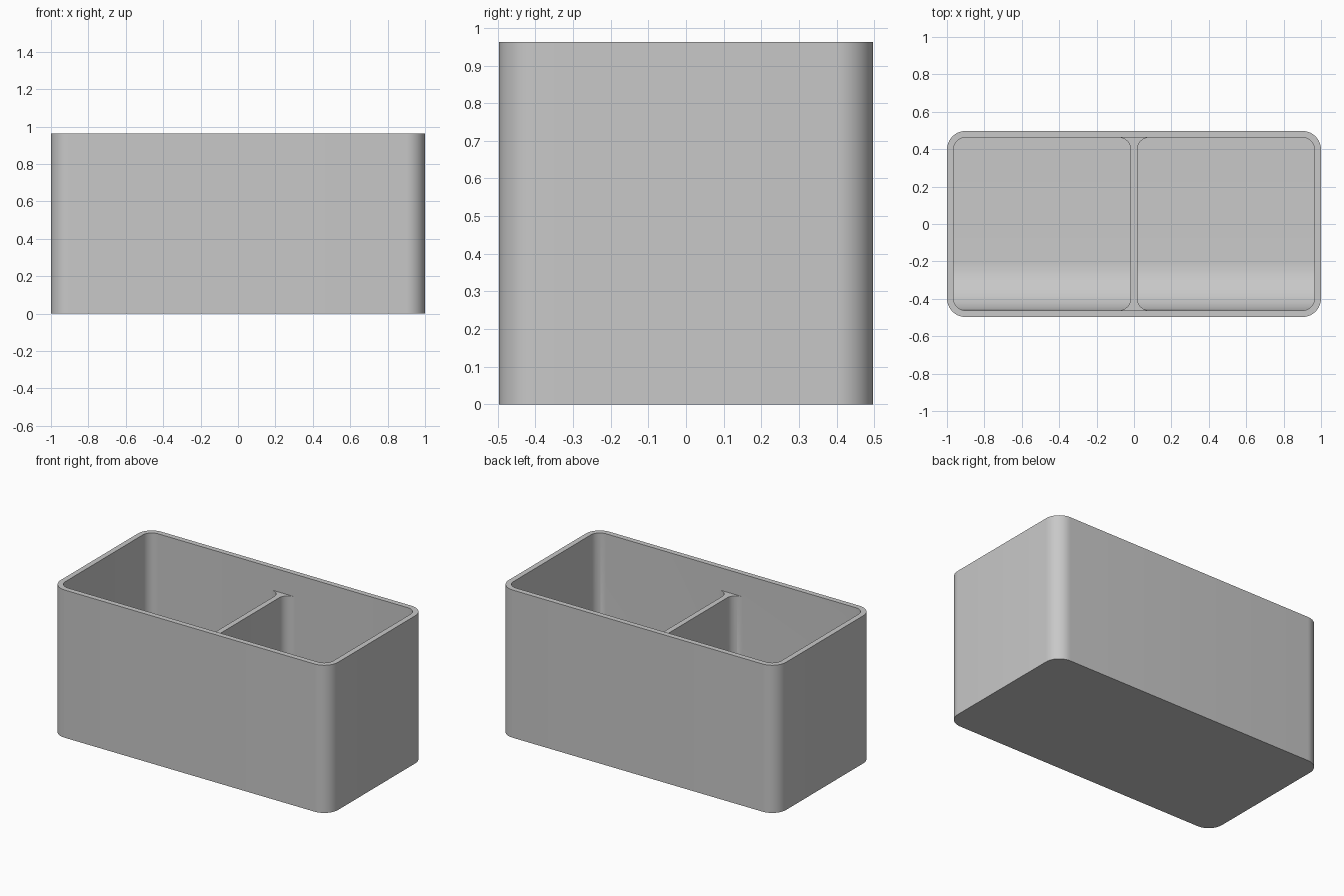
import bpy, bmesh, math
from mathutils import Vector

if "Cube" in bpy.data.objects:
    bpy.data.objects.remove(bpy.data.objects["Cube"])

HX, HY, H = 1.0, 0.4975, 0.962      # half length, half depth, height
WALL, FLOOR, LEDGE = 0.035, 0.035, 0.815
R_OUT, SCOOP, N = 0.1, 0.26, 12
R_IN = R_OUT - WALL
IX, IY, T = HX - WALL, HY - WALL, WALL / 2

mat = bpy.data.materials.new("plain grey")
mat.use_nodes = True
grey = (0.58, 0.58, 0.58, 1)
mat.diffuse_color = grey
mat.node_tree.nodes["Principled BSDF"].inputs["Base Color"].default_value = grey


def face(bm, points, facing):
    """Add a face whose normal points towards the given direction."""
    f = bm.faces.new([bm.verts.new(p) for p in points])
    f.normal_update()
    if f.normal.dot(Vector(facing)) < 0:
        f.normal_flip()


def finish(bm, name):
    bmesh.ops.remove_doubles(bm, verts=bm.verts, dist=1e-5)
    mesh = bpy.data.meshes.new(name)
    bm.to_mesh(mesh)
    bm.free()
    mesh.materials.append(mat)
    ob = bpy.data.objects.new(name, mesh)
    bpy.context.collection.objects.link(ob)
    bpy.ops.object.select_all(action='DESELECT')
    ob.select_set(True)
    bpy.context.view_layer.objects.active = ob
    bpy.ops.object.shade_smooth_by_angle(angle=math.radians(30))


def outline(hx, hy, r):
    """Rounded rectangle, counter-clockwise."""
    pts = []
    for k, (sx, sy) in enumerate([(1, 1), (-1, 1), (-1, -1), (1, -1)]):
        for i in range(N + 1):
            a = math.pi / 2 * (k + i / N)
            pts.append((sx * (hx - r) + r * math.cos(a), sy * (hy - r) + r * math.sin(a)))
    return pts


def inset(y):
    """How far a rounded inner corner narrows the compartment at y."""
    d = IY - abs(y)
    return 0 if d >= R_IN else R_IN - math.sqrt(max(0, R_IN**2 - (R_IN - d)**2))


def floor_height(y):
    """Flat floor that curves up into the front wall."""
    d = SCOOP - IY - y
    return FLOOR if d <= 0 else FLOOR + SCOOP - math.sqrt(max(0, SCOOP**2 - d**2))


# Depth stations that follow the inner corners and the scoop
angles = [math.pi / 2 * i / N for i in range(N + 1)]
ys = {round(s * (IY - R_IN + R_IN * math.cos(a)), 4) for a in angles for s in (1, -1)}
ys |= {round(SCOOP - IY - SCOOP * math.sin(a), 4) for a in angles}
ys = sorted(ys)
strips = list(zip(ys, ys[1:]))

# Outer box: base, side wall and rim
bm = bmesh.new()
outer, inner = outline(HX, HY, R_OUT), outline(IX, IY, R_IN)
face(bm, [(x, y, 0) for x, y in outer], (0, 0, -1))
for i, p in enumerate(outer):
    j = (i + 1) % len(outer)
    q = outer[j]
    face(bm, [(*p, 0), (*q, 0), (*q, H), (*p, H)], (q[1] - p[1], p[0] - q[0], 0))
    face(bm, [(*p, H), (*q, H), (*inner[j], H), (*inner[i], H)], (0, 0, 1))
finish(bm, "outer_box")

# Two compartments with a scooped front
for side, name in ((1, "left_compartment"), (-1, "right_compartment")):
    bm = bmesh.new()
    for a, b in strips:
        za, zb = floor_height(a), floor_height(b)
        near_a, near_b = side * (T + inset(a)), side * (T + inset(b))
        far_a, far_b = side * (IX - inset(a)), side * (IX - inset(b))
        face(bm, [(near_a, a, za), (far_a, a, za), (far_b, b, zb), (near_b, b, zb)], (0, 0, 1))
        face(bm, [(near_a, a, za), (near_b, b, zb), (near_b, b, LEDGE), (near_a, a, LEDGE)],
             (side, 0, 0))
        face(bm, [(far_a, a, za), (far_b, b, zb), (far_b, b, H), (far_a, a, H)], (-side, 0, 0))
    for y in (-IY, IY):
        x0, x1, z = side * (T + R_IN), side * (IX - R_IN), floor_height(y)
        face(bm, [(x0, y, z), (x1, y, z), (x1, y, H), (x0, y, H)], (0, -y, 0))
    finish(bm, name)

# Top of the lowered divider, and the wall above each end
bm = bmesh.new()
for a, b in strips:
    xa, xb = T + inset(a), T + inset(b)
    face(bm, [(-xa, a, LEDGE), (xa, a, LEDGE), (xb, b, LEDGE), (-xb, b, LEDGE)], (0, 0, 1))
for y in (-IY, IY):
    x = T + R_IN
    face(bm, [(-x, y, LEDGE), (x, y, LEDGE), (x, y, H), (-x, y, H)], (0, -y, 0))
finish(bm, "divider_top")
